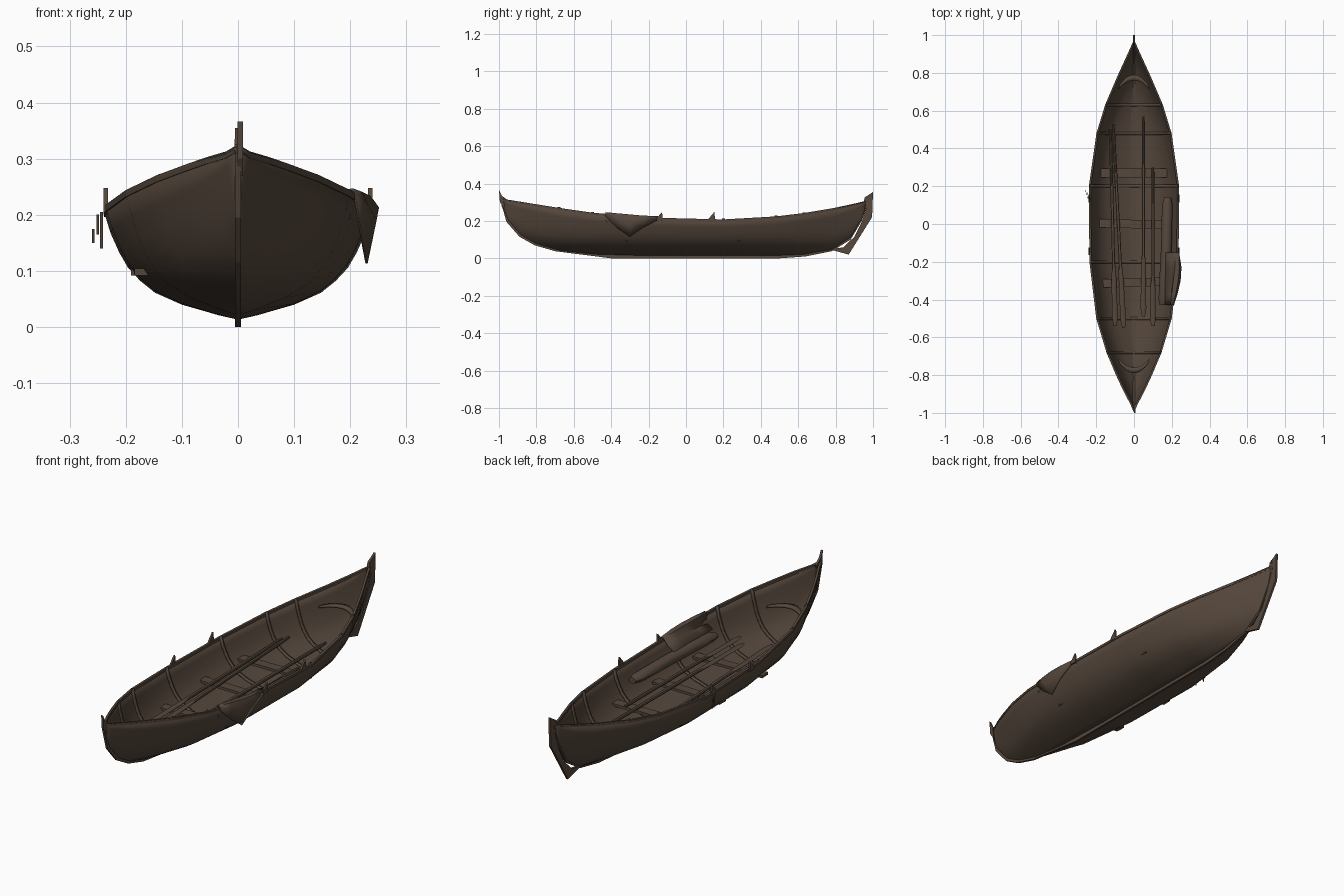
import bpy, bmesh, math
from mathutils import Vector

if "Cube" in bpy.data.objects:
    bpy.data.objects.remove(bpy.data.objects["Cube"])

wood = bpy.data.materials.new("dark brown wood")
wood.diffuse_color = (0.092, 0.064, 0.046, 1)
wood.use_nodes = True
wood.node_tree.nodes["Principled BSDF"].inputs["Base Color"].default_value = wood.diffuse_color


def make(name, bm, smooth=True, thick=0):
    bmesh.ops.remove_doubles(bm, verts=bm.verts, dist=0.0002)
    bmesh.ops.recalc_face_normals(bm, faces=bm.faces)
    me = bpy.data.meshes.new(name)
    bm.to_mesh(me)
    bm.free()
    ob = bpy.data.objects.new(name, me)
    bpy.context.collection.objects.link(ob)
    me.materials.append(wood)
    if thick:
        s = ob.modifiers.new("thickness", 'SOLIDIFY')
        s.thickness = thick
        s.offset = 0
    if smooth:
        bpy.ops.object.select_all(action='DESELECT')
        ob.select_set(True)
        bpy.context.view_layer.objects.active = ob
        bpy.ops.object.shade_smooth_by_angle(angle=math.radians(40))
    return ob


def grid(rows, bm=None, closed=False):
    """Skin a list of equal-length point rows."""
    bm = bm or bmesh.new()
    vs = [[bm.verts.new(p) for p in r] for r in rows]
    n = len(vs[0])
    for a, b in zip(vs, vs[1:]):
        for i in range(n if closed else n - 1):
            j = (i + 1) % n
            bm.faces.new((a[i], a[j], b[j], b[i]))
    if closed:
        bm.faces.new(vs[0])
        bm.faces.new(vs[-1])
    return bm


def box(name, centre, size, rz=0):
    bm = bmesh.new()
    bmesh.ops.create_cube(bm, size=1)
    c, s = math.cos(rz), math.sin(rz)
    for v in bm.verts:
        x, y, z = (v.co[i] * size[i] for i in range(3))
        v.co = Vector(centre) + Vector((x * c - y * s, x * s + y * c, z))
    return make(name, bm, False)


def plate(name, yz, x, t):
    """Flat outline in the side plane, extruded along x."""
    bm = bmesh.new()
    f = bm.faces.new([bm.verts.new((x - t / 2, y, z)) for y, z in yz])
    ex = bmesh.ops.extrude_face_region(bm, geom=[f])
    for v in ex['geom']:
        if isinstance(v, bmesh.types.BMVert):
            v.co.x += t
    return make(name, bm, False)


def tube(name, pts, n=8):
    """Round or oval bar; pts = (x, y, z, half width, half height)."""
    rows = [[(x + w * math.cos(2 * math.pi * i / n), y, z + h * math.sin(2 * math.pi * i / n))
             for i in range(n)] for x, y, z, w, h in pts]
    return make(name, grid(rows, closed=True))


# Hull stations: y, rim height, keel height, half width, fullness
stations = [
    (-0.985, .320, .285, .003, .3), (-0.95, .311, .200, .018, .4), (-0.88, .300, .122, .055, .55),
    (-0.80, .287, .078, .092, .7), (-0.68, .268, .044, .143, .9), (-0.50, .242, .024, .197, 1),
    (-0.20, .216, .016, .233, 1), (0.20, .206, .016, .236, 1), (0.48, .222, .016, .196, 1),
    (0.63, .240, .022, .150, .9), (0.78, .265, .045, .086, .7), (0.88, .286, .110, .040, .5),
    (0.94, .300, .210, .013, .4), (0.965, .305, .280, .002, .3)]
# Cross-section: height fraction, width fraction
section = [(0, 0), (.04, .14), (.14, .42), (.25, .62), (.36, .73), (.48, .82), (.62, .885), (.8, .95), (1, 1)]


def half_section(st):
    y, top, bot, hw, f = st
    return [(hw * (u * f + t * (1 - f)), y, bot + (top - bot) * t) for t, u in section]


rows = []
for st in stations:
    h = half_section(st)
    rows.append([(-x, y, z) for x, y, z in reversed(h)] + h[1:])
make("hull", grid(rows), thick=0.006)

# Rim strips on both sides
for side, nm in ((1, "right"), (-1, "left")):
    rr = []
    for y, top, bot, hw, f in stations:
        x0, x1 = max(hw - .008, 0), hw + .003
        rr.append([(side * x, y, z) for x, z in
                   ((x0, top - .01), (x1, top - .01), (x1, top + .002), (x0, top + .002))])
    make(nm + "_rim", grid(rr, closed=True), False)

# Keel and end posts
keel = [(-.992, .31), (-.96, .195), (-.89, .115), (-.81, .07), (-.7, .038), (-.4, 0), (.5, 0),
        (.64, .01), (.78, .038), (.88, .1), (.94, .2), (.972, .30)]
rr = []
for y, z in keel:
    dy, dz = (.022, .012) if y < -.85 else (-.012, .012) if y > .85 else (0, .02)
    rr.append([(-.005, y, z), (.005, y, z), (.005, y + dy, z + dz), (-.005, y + dy, z + dz)])
make("keel", grid(rr, closed=True), False)
plate("bow_post", [(-.995, .30), (-1, .366), (-.985, .335), (-.955, .312), (-.975, .27)], .004, .01)
plate("stern_post", [(.945, .27), (.955, .325), (.968, .335), (.975, .27)], 0, .012)

# Rudder
plate("rudder", [(.955, .325), (1, .355), (.995, .22), (.87, .02), (.76, .05),
                 (.84, .058), (.90, .115), (.94, .195), (.972, .29)], 0, .01)

# Seats
for y, x, r in ((.27, 0, 0), (0, -.015, -.02), (-.31, -.01, .03)):
    box("seat", (x, y, .098), (.35, .045, .012), r)

# Curved end seats
for s, nm in ((-1, "bow"), (1, "stern")):
    a, b = [], []
    for i in range(9):
        u = i / 4 - 1
        a.append((u * .085, s * (.76 - .05 * u * u), .19))
        b.append((u * .075, s * (.79 - .05 * u * u), .19))
    make(nm + "_seat", grid([a, b]), thick=.01)

# Ribs following the inside of the hull
for k in (4, 5, 6, 7, 8, 9):
    st = stations[k]
    h = [(x * .97, y, z + .005) for x, y, z in half_section(st)]
    line = [(-x, y, z) for x, y, z in reversed(h)] + h[1:]
    make("rib", grid([[(x, y + d, z) for x, y, z in line] for d in (-.008, .008)]), thick=.006)

# Oars lying on the seats: handle end to blade end
for x0, y0, x1, y1 in ((-.11, .53, -.055, -.55), (-.125, .50, -.10, -.54),
                       (.05, .57, .05, -.49), (.10, .30, .10, -.54)):
    def at(t, w, h):
        return (x0 + (x1 - x0) * t, y0 + (y1 - y0) * t, .114, w, h)
    tube("oar", [at(0, .006, .006), at(.05, .008, .008), at(.68, .008, .008),
                 at(.76, .013, .006), at(.96, .015, .004), at(1, .008, .003)])

# Rolled sail bundle
tube("sail_roll", [(.178, .14, .15, .018, .014), (.176, .10, .15, .028, .022), (.172, -.1, .15, .028, .026),
                   (.165, -.28, .15, .03, .026), (.158, -.40, .15, .028, .022), (.15, -.43, .15, .015, .012)], 10)

# Sail cloth draped over the right rim
rr = []
for y, drop, out in ((-.43, .225, .0), (-.37, .165, .012), (-.30, .113, .02), (-.23, .165, .016), (-.15, .205, .0)):
    hw = .233 - max(0, -.2 - y) * .12
    top = .218 + max(0, -.2 - y) * .09
    rr.append([(.165, y, .172), (.20, y, .195), (hw - .012, y, top + .006), (hw + out * .6, y, top + .006),
               (hw + out + .004, y, min(top, (top + drop) / 2 + .02)), (hw + .004 + out * .2, y, drop)])
make("sail_cloth", grid(rr), thick=.004)

# Oar pegs on both rims
for s in (-1, 1):
    for y in (-.14, .14):
        plate("oar_peg", [(y - .025, .205), (y + .012, .248), (y + .016, .2)], s * .236, .008)

# Rope ends hanging outside the left rim
for x, y, z0, z1 in ((-.243, .14, .14, .205), (-.25, .16, .165, .2), (-.258, .175, .15, .175)):
    plate("rope_end", [(y - .006, z1), (y + .006, z1 - .01), (y + .003, z0)], x, .005)
